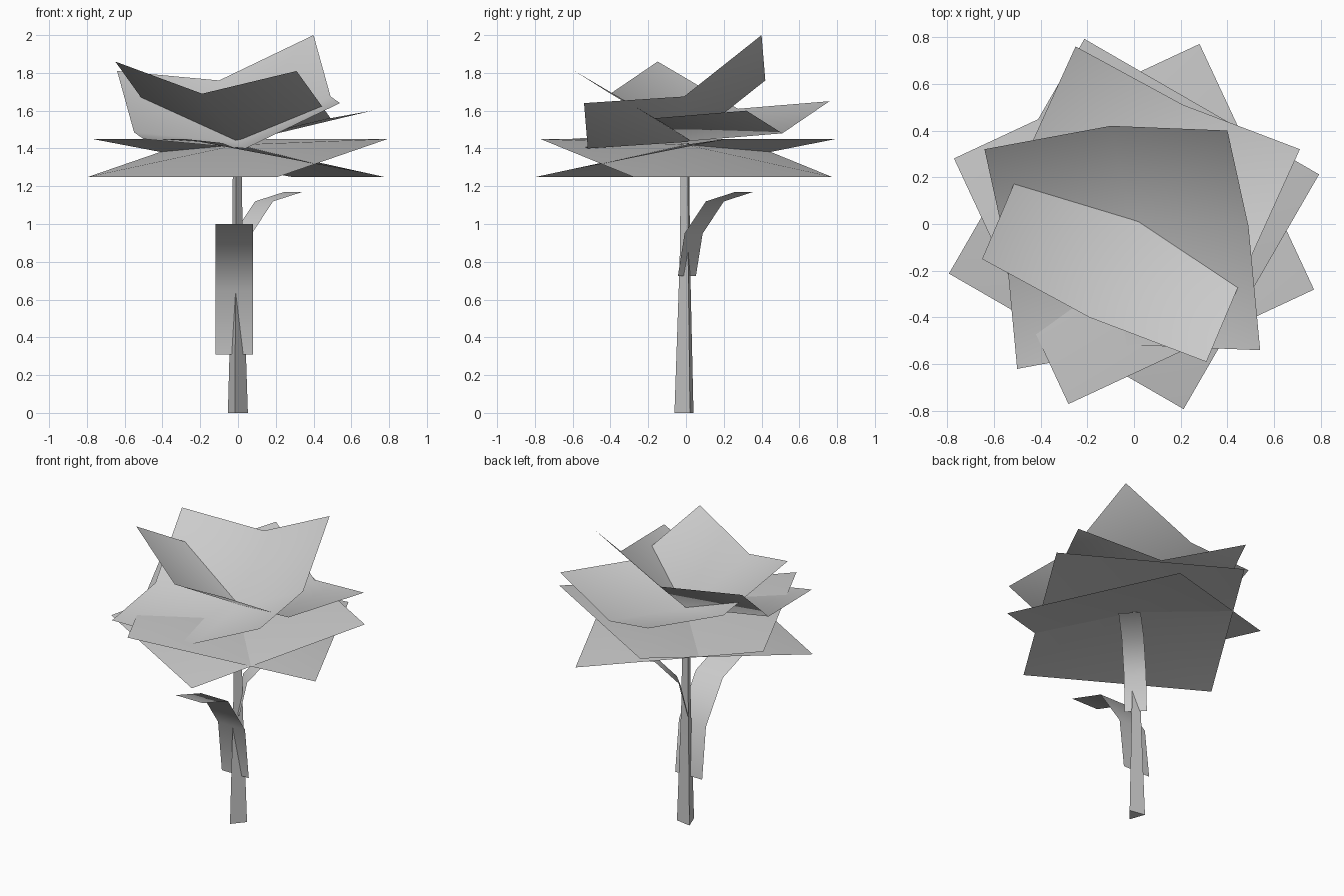
import bpy, math
from mathutils import Vector

cube = bpy.data.objects.get("Cube")
if cube:
    bpy.data.objects.remove(cube, do_unlink=True)

grey = bpy.data.materials.new("plain_grey")
grey.use_nodes = True
COLOUR = (0.6, 0.6, 0.6, 1)
grey.diffuse_color = COLOUR
grey.node_tree.nodes["Principled BSDF"].inputs["Base Color"].default_value = COLOUR


def make(name, verts, faces):
    mesh = bpy.data.meshes.new(name)
    mesh.from_pydata([tuple(v) for v in verts], [], faces)
    mesh.materials.append(grey)
    ob = bpy.data.objects.new(name, mesh)
    bpy.context.collection.objects.link(ob)
    bpy.ops.object.select_all(action="DESELECT")
    ob.select_set(True)
    bpy.context.view_layer.objects.active = ob
    bpy.ops.object.shade_smooth_by_angle(angle=math.radians(50))
    return ob


def grid_faces(rows, cols):
    return [(r * cols + c, r * cols + c + 1, (r + 1) * cols + c + 1, (r + 1) * cols + c)
            for r in range(rows - 1) for c in range(cols - 1)]


# Cupped petal sheet: a square whose middle dips by twice the edge bend
def cupped_sheet(name, centre, u, v, dip):
    centre, u, v, dip = map(Vector, (centre, u, v, dip))
    verts = [centre + u * i + v * j + dip * (2 - i * i - j * j)
             for j in (-1, 0, 1) for i in (-1, 0, 1)]
    make(name, verts, grid_faces(3, 3))


# Tilted lower sheet: a square with two low and two high corners, raised centre
def tilted_sheet(name, angle, low):
    corners = []
    for k in range(4):
        a = math.radians(angle + 90 * k)
        corners.append((0.82 * math.cos(a), 0.82 * math.sin(a), 1.25 if k in low else 1.45))
    make(name, corners + [(0, 0, 1.42)], [(k, (k + 1) % 4, 4) for k in range(4)])


# Leaf strip: a profile of (distance, height) swept across its width
def leaf(name, profile, origin, heading, width):
    out = Vector((math.cos(heading), math.sin(heading), 0))
    side = Vector((-out.y, out.x, 0)) * width / 2
    verts = []
    for s, z in profile:
        p = Vector((*origin, z)) + out * s
        verts += [p + side, p - side]
    make(name, verts, grid_faces(len(profile), 2))


# Tapered three-sided stem
stem_verts = []
for z, r in ((0, 0.062), (0.8, 0.034), (1.43, 0.026)):
    for k in range(3):
        a = math.radians(140 + 120 * k)
        stem_verts.append((r * math.cos(a) - 0.006, r * math.sin(a), z))
stem_faces = [(3 * i + k, 3 * i + (k + 1) % 3, 3 * i + 3 + (k + 1) % 3, 3 * i + 3 + k)
              for i in range(2) for k in range(3)]
stem = make("stem", stem_verts, stem_faces + [(2, 1, 0)])
# Keep the column rounded in shading
for poly in stem.data.polygons:
    poly.use_smooth = True

# Leaves
leaf("front_leaf", ((0, 0.31), (0.04, 0.65), (0.22, 0.91), (0.49, 1.0)),
     (-0.02, 0), -math.pi / 2, 0.2)
leaf("back_leaf", ((0, 0.725), (0.05, 0.95), (0.21, 1.12), (0.43, 1.17)),
     (-0.01, 0.005), math.pi / 4, 0.135)

# Flower
tilted_sheet("lower_petal_a", 15, (2, 3))
tilted_sheet("lower_petal_b", -20, (0, 1))
cupped_sheet("upper_petal_a", (0.03, 0.085, 1.73), (0.48, -0.22, -0.025),
             (0.2, 0.455, -0.105), (-0.02, -0.03, -0.145))
cupped_sheet("upper_petal_b", (-0.05, -0.11, 1.725), (0.52, 0.04, 0.095),
             (-0.07, 0.47, 0.18), (0.02, 0.06, -0.145))
